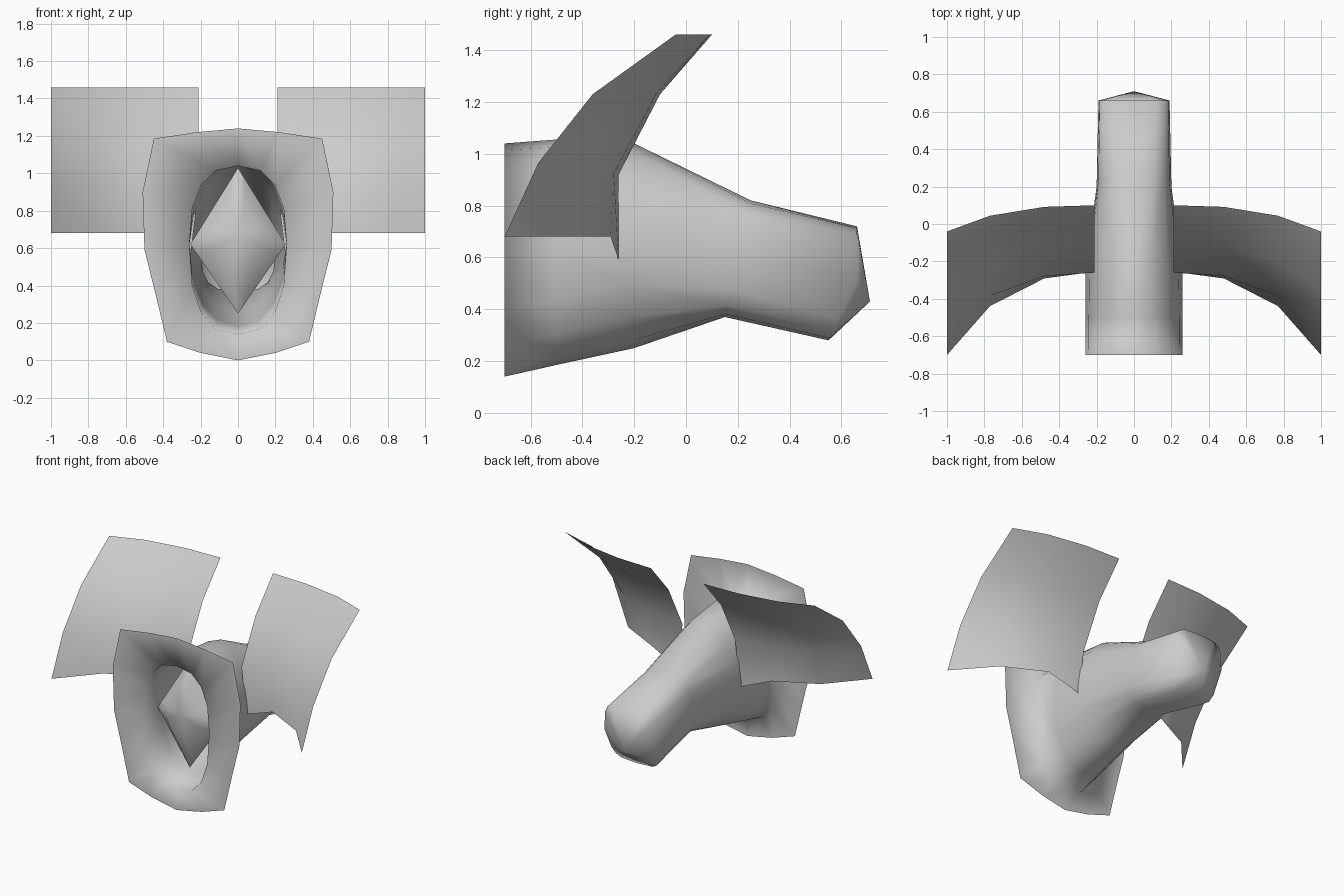
import bpy, bmesh, math

cube = bpy.data.objects.get("Cube")
if cube:
    bpy.data.objects.remove(cube, do_unlink=True)

grey = bpy.data.materials.new("plain grey")
grey.use_nodes = True
grey.diffuse_color = (0.6, 0.6, 0.6, 1)
grey.node_tree.nodes["Principled BSDF"].inputs["Base Color"].default_value = (0.6, 0.6, 0.6, 1)


def finish(bm, name):
    """Turn a bmesh into a smooth shaded object."""
    bmesh.ops.recalc_face_normals(bm, faces=bm.faces)
    for f in bm.faces:
        f.smooth = True
    mesh = bpy.data.meshes.new(name)
    bm.to_mesh(mesh)
    bm.free()
    mesh.materials.append(grey)
    obj = bpy.data.objects.new(name, mesh)
    bpy.context.collection.objects.link(obj)
    return obj


def full_ring(half):
    """Mirror a top-to-bottom half outline into a closed ring."""
    return half + [(-x, y, z) for x, y, z in half[-2:0:-1]]


def section(top, mid, bottom, width, power):
    """Cross-section through (y, z) points; power 1 is round, 2 a diamond."""
    half = []
    for i in range(9):
        s, c = math.sin(math.pi * i / 8), math.cos(math.pi * i / 8)
        end = top if c > 0 else bottom
        k = abs(c) ** power if i != 4 else 0
        half.append((width * max(s, 0) ** power if 0 < i < 8 else 0,
                     mid[0] + (end[0] - mid[0]) * k,
                     mid[1] + (end[1] - mid[1]) * k))
    return full_ring(half)


def loft(rings, tip, name):
    """Skin the rings in order and close the last one to a tip."""
    bm = bmesh.new()
    loops = [[bm.verts.new(p) for p in ring] for ring in rings]
    end = bm.verts.new(tip)
    n = len(loops[0])
    for i in range(n):
        j = (i + 1) % n
        for a, b in zip(loops, loops[1:]):
            bm.faces.new((a[i], a[j], b[j], b[i]))
        bm.faces.new((loops[-1][i], loops[-1][j], end))
    return finish(bm, name)


# Flat front collar outline, then the hollow body behind it
collar = [(0, 1.24), (0.22, 1.22), (0.45, 1.185), (0.51, 0.9), (0.5, 0.59),
          (0.44, 0.35), (0.38, 0.1), (0.2, 0.04), (0, 0)]
loft([
    full_ring([(x, -0.7, z) for x, z in collar]),
    section((-0.7, 1.04), (-0.7, 0.62), (-0.7, 0.14), 0.26, 0.8),
    section((-0.5, 1.055), (-0.5, 0.62), (-0.5, 0.185), 0.26, 0.9),
    section((-0.2, 1.04), (-0.24, 0.62), (-0.2, 0.25), 0.26, 1.1),
    section((0.25, 0.82), (0.2, 0.6), (0.15, 0.37), 0.2, 0.65),
    section((0.66, 0.72), (0.66, 0.52), (0.55, 0.28), 0.19, 0.45),
], (0, 0.71, 0.43), "body")

# Diamond-shaped bulb inside the mouth
loft([
    section((-0.55, 1.03), (-0.55, 0.62), (-0.55, 0.25), 0.255, 2),
    section((-0.63, 0.88), (-0.63, 0.65), (-0.63, 0.42), 0.15, 1.6),
], (0, -0.66, 0.67), "inner_bulb")

# Curved wings: each row runs from an inner (y, z) to an outer (y, z)
columns = [(0.21, 0), (0.48, 0.06), (0.77, 0.4), (1.0, 1)]
rows = [((-0.265, 0.68), (-0.7, 0.68)), ((-0.26, 0.92), (-0.57, 0.965)),
        ((-0.1, 1.23), (-0.36, 1.23)), ((0.1, 1.46), (-0.04, 1.46))]
for side, name in ((1, "left_wing"), (-1, "right_wing")):
    bm = bmesh.new()
    grid = [[bm.verts.new((side * x, yi + (yo - yi) * f, zi + (zo - zi) * f))
             for x, f in columns] for (yi, zi), (yo, zo) in rows]
    grid[0][0].co = (side * 0.25, -0.26, 0.59)  # root corner on the body
    for r, s in zip(grid, grid[1:]):
        for i in range(3):
            bm.faces.new((r[i], r[i + 1], s[i + 1], s[i]))
    finish(bm, name)
